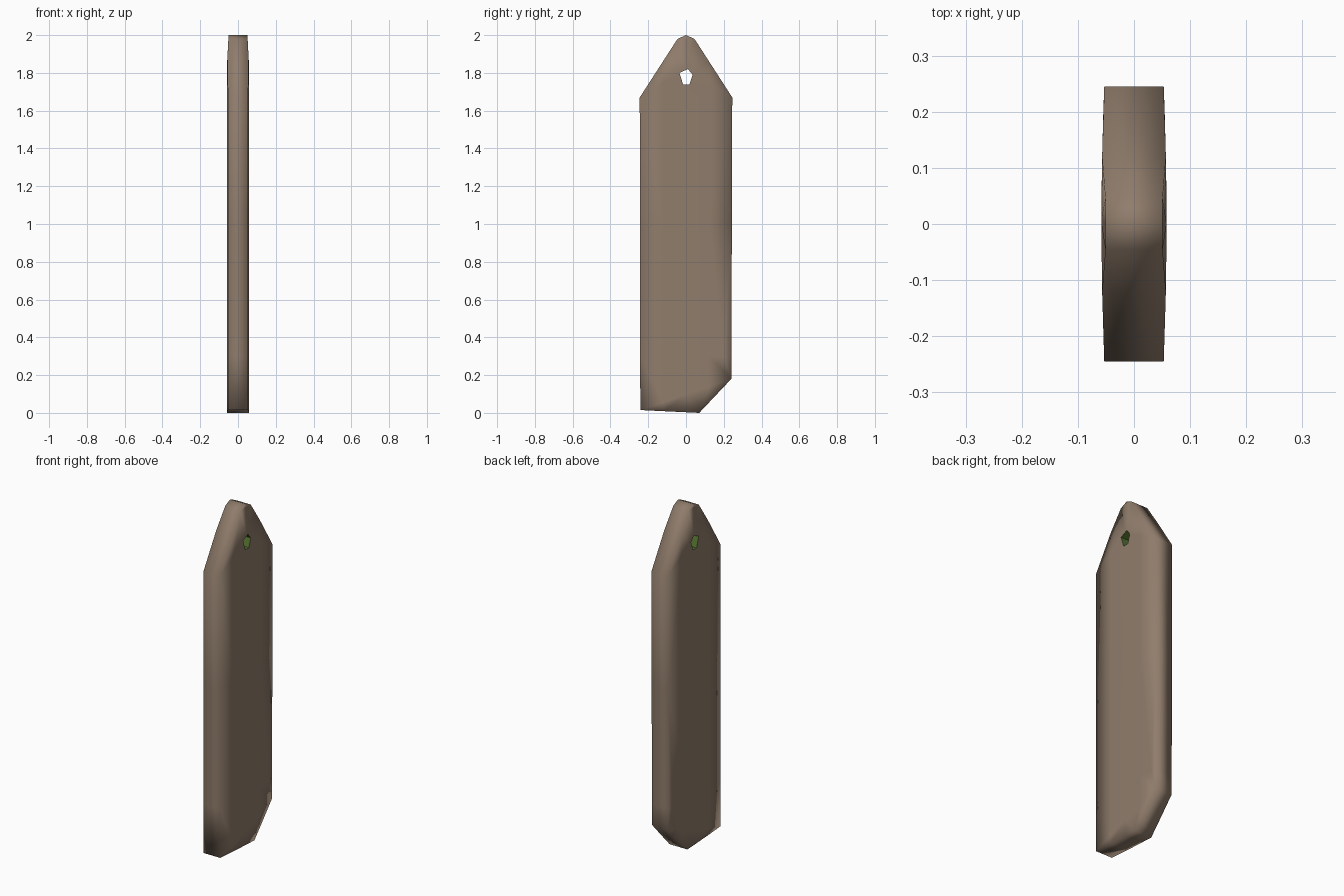
import bpy, bmesh
from mathutils import Vector

if "Cube" in bpy.data.objects:
    bpy.data.objects.remove(bpy.data.objects["Cube"])


def material(name, color):
    m = bpy.data.materials.new(name)
    m.diffuse_color = (*color, 1)
    m.use_nodes = True
    m.node_tree.nodes["Principled BSDF"].inputs["Base Color"].default_value = m.diffuse_color
    return m


brown = material("weathered_brown", (0.28, 0.205, 0.15))
green = material("moss_green", (0.09, 0.17, 0.03))

# Side profile (y, z) of the plank and of its hanging hole
outline = [(-0.242, 0.015), (0.07, 0), (0.24, 0.18), (0.245, 1.67),
           (0.045, 1.98), (0, 2.0), (-0.045, 1.98), (-0.245, 1.67)]
hole = [(-0.035, 1.80), (0.01, 1.82), (0.035, 1.79), (0.018, 1.738), (-0.015, 1.738)]
THICK = 0.053

bm = bmesh.new()


def ring(points):
    vs = [bm.verts.new((-THICK, y, z)) for y, z in points]
    return [bm.edges.new((vs[i], vs[(i + 1) % len(vs)])) for i in range(len(vs))]


# Flat face with the hole, then extruded to a slab
edges = ring(outline) + ring(hole)
bmesh.ops.triangle_fill(bm, edges=edges, use_beauty=True)
ext = bmesh.ops.extrude_face_region(bm, geom=bm.faces[:], use_keep_orig=True)
bmesh.ops.translate(bm, vec=(2 * THICK, 0, 0),
                    verts=[g for g in ext["geom"] if isinstance(g, bmesh.types.BMVert)])

# Lengthwise and crosswise cuts allow the broad faces to bulge gently
cuts = [((0, y, 0), (0, 1, 0)) for y in (-0.12, 0, 0.12)]
cuts += [((0, 0, z), (0, 0, 1)) for z in (0.3, 1.0, 1.67)]
for co, no in cuts:
    bmesh.ops.bisect_plane(bm, geom=bm.verts[:] + bm.edges[:] + bm.faces[:],
                           plane_co=co, plane_no=no, dist=1e-5)
for v in bm.verts:
    half = 0.058 - 0.005 * min(1, (v.co.y / 0.245) ** 2)
    if v.co.z > 1.9:
        half = 0.051
    v.co.x = half if v.co.x > 0 else -half
bmesh.ops.recalc_face_normals(bm, faces=bm.faces[:])

# Smooth shading, with moss on the inside walls of the hole
for f in bm.faces:
    f.smooth = True
    c = f.calc_center_median()
    near = (Vector((c.y, c.z)) - Vector((0, 1.78))).length < 0.05
    if near and abs(f.normal.x) < 0.5:
        f.material_index = 1
        for e in f.edges:
            e.smooth = False

mesh = bpy.data.meshes.new("plank")
bm.to_mesh(mesh)
bm.free()
mesh.materials.append(brown)
mesh.materials.append(green)
bpy.context.collection.objects.link(bpy.data.objects.new("pointed_plank", mesh))
